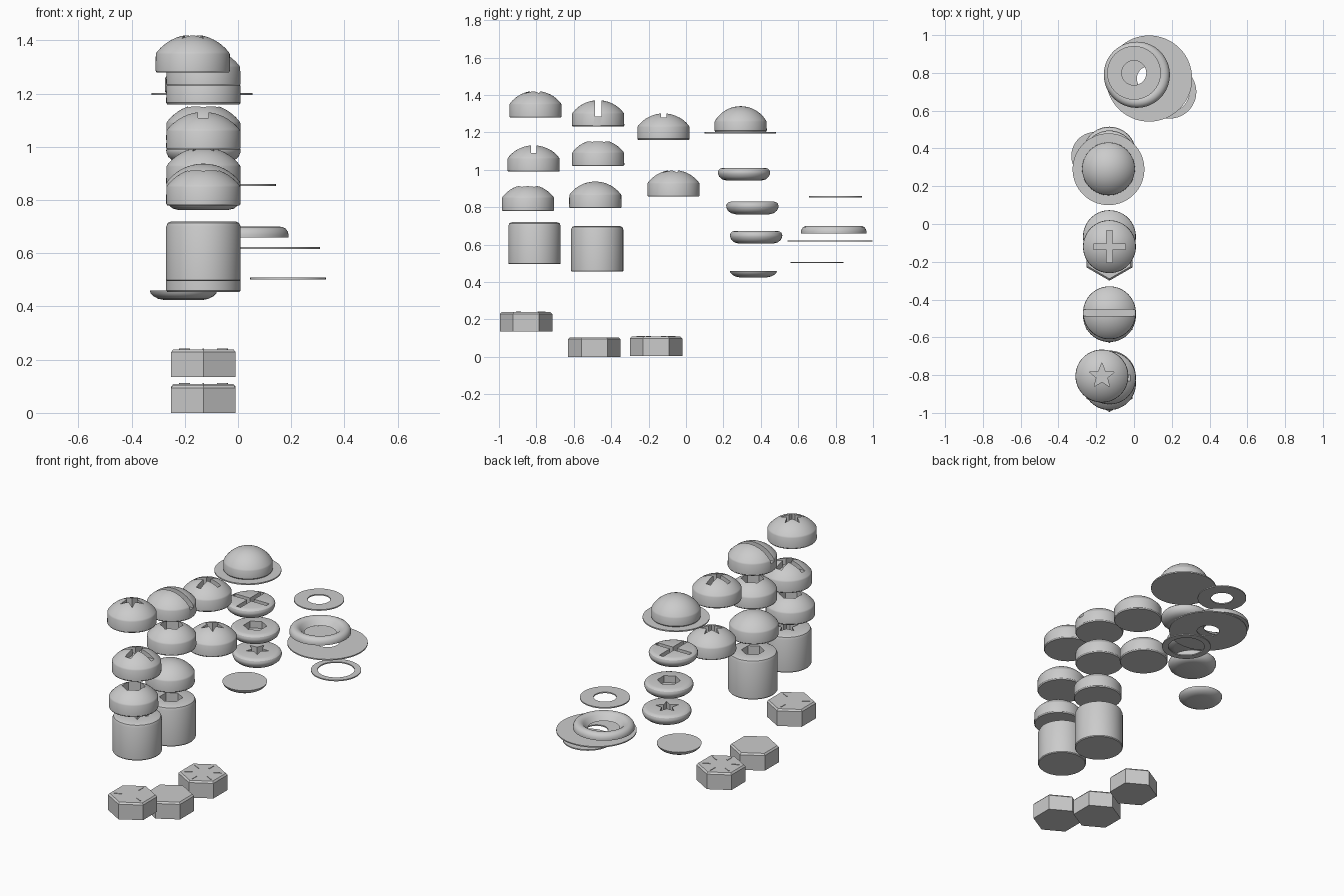
import bpy, bmesh
from math import sin, cos, pi, sqrt

if "Cube" in bpy.data.objects:
    bpy.data.objects.remove(bpy.data.objects["Cube"])

R = 0.14  # common head radius


def make(name, bm, loc):
    bmesh.ops.recalc_face_normals(bm, faces=bm.faces)
    me = bpy.data.meshes.new(name)
    bm.to_mesh(me)
    bm.free()
    ob = bpy.data.objects.new(name, me)
    ob.location = loc
    bpy.context.collection.objects.link(ob)
    return ob


def smooth(ob):
    bpy.ops.object.select_all(action='DESELECT')
    ob.select_set(True)
    bpy.context.view_layer.objects.active = ob
    bpy.ops.object.shade_smooth_by_angle(angle=0.5)


def lathe(name, prof, loc, closed=False, n=64):
    """Revolve an (r, z) profile; r = 0 gives a pole, closed gives a ring."""
    bm = bmesh.new()
    rings = []
    for r, z in prof:
        if r == 0:
            rings.append([bm.verts.new((0, 0, z))] * n)
        else:
            rings.append([bm.verts.new((r * cos(2 * pi * i / n), r * sin(2 * pi * i / n), z))
                          for i in range(n)])
    pairs = list(zip(rings, rings[1:])) + ([(rings[-1], rings[0])] if closed else [])
    for a, b in pairs:
        for i in range(n):
            j = (i + 1) % n
            bm.faces.new(list(dict.fromkeys([a[i], a[j], b[j], b[i]])))
    return make(name, bm, loc)


def prism(name, pts, z0, z1, loc):
    bm = bmesh.new()
    f = bm.faces.new([bm.verts.new((x, y, z0)) for x, y in pts])
    g = bmesh.ops.extrude_face_region(bm, geom=[f])
    for v in g['geom']:
        if isinstance(v, bmesh.types.BMVert):
            v.co.z = z1
    return make(name, bm, loc)


def poly(n, r, start=pi / 2, inner=None):
    m = n * (2 if inner else 1)
    return [((inner if inner and i % 2 else r) * cos(start + 2 * pi * i / m),
             (inner if inner and i % 2 else r) * sin(start + 2 * pi * i / m)) for i in range(m)]


def rect(hx, hy):
    return [(-hx, -hy), (hx, -hy), (hx, hy), (-hx, hy)]


# Recess outlines for the drives
DRIVES = {
    'star': [poly(5, 0.07, inner=0.03)],
    'hex': [poly(6, 0.066)],
    'slot': [rect(0.2, 0.017)],
    'cross': [rect(0.085, 0.015), rect(0.015, 0.085)],
    'combo': [rect(0.2, 0.015), rect(0.02, 0.085)],
    'wide_cross': [rect(0.118, 0.014), rect(0.014, 0.118)],
    None: [],
}


def drive(ob, kind, floor):
    for pts in DRIVES[kind]:
        cut = prism('cutter', pts, floor, 0.6, ob.location)
        cut.hide_render = True
        bpy.context.view_layer.update()
        m = ob.modifiers.new('recess', 'BOOLEAN')
        m.operation, m.solver, m.object = 'DIFFERENCE', 'EXACT', cut
        bpy.context.view_layer.objects.active = ob
        bpy.ops.object.modifier_apply(modifier=m.name)
        bpy.data.objects.remove(cut)
    smooth(ob)


def dome_profile(wall, top, steps=10):
    h = top - wall
    rs = R - 0.004
    s = (rs * rs + h * h) / (2 * h)
    arc = [(rs * cos(pi / 2 * i / steps), 0) for i in range(steps)]
    arc = [(r, top - s + sqrt(s * s - r * r)) for r, _ in arc]
    return [(0, 0), (R - 0.004, 0), (R, 0.006), (R - 0.001, wall - 0.006)] + arc + [(0, top)]


# Domed screw heads: name, x, y, z, drive, recess floor
for name, x, y, z, kind, floor in [
    ('star_head', -0.17, -0.805, 1.28, 'star', 0.08),
    ('combo_head', -0.13, -0.815, 0.99, 'combo', 0.10),
    ('hex_socket_head', -0.13, -0.845, 0.78, 'hex', 0.07),
    ('slotted_head', -0.13, -0.47, 1.23, 'slot', 0.056),
    ('star_socket_head', -0.13, -0.47, 1.02, 'hex', 0.07),
    ('plain_head', -0.13, -0.485, 0.795, None, 0),
    ('cross_head', -0.13, -0.12, 1.16, 'cross', 0.07),
    ('small_star_head', -0.13, -0.067, 0.857, 'star', 0.07),
]:
    drive(lathe(name, dome_profile(0.075, 0.142), (x, y, z)), kind, floor)

# Tall cylindrical socket heads
for name, y, z, h, kind in [('star_cap_head', -0.81, 0.495, 0.225, 'star'),
                            ('hex_cap_head', -0.475, 0.455, 0.245, 'hex')]:
    prof = [(0, 0), (R - 0.004, 0), (R, 0.005), (R, h - 0.02), (R - 0.006, h - 0.006),
            (R - 0.02, h), (0, h)]
    drive(lathe(name, prof, (-0.13, y, z)), kind, h - 0.12)

# Hexagonal bolt heads with raised radial grade marks
for name, y, z, marks in [('hex_bolt_marked_three', -0.855, 0.135, 3),
                          ('hex_bolt_plain', -0.49, 0, 0),
                          ('hex_bolt_marked_six', -0.16, 0.005, 6)]:
    bm = bmesh.new()
    rings = [[bm.verts.new((px, py, h)) for px, py in poly(6, r)]
             for r, h in ((0.14, 0), (0.14, 0.094), (0.13, 0.104))]
    bm.faces.new(rings[0])
    bm.faces.new(rings[2])
    for a, b in zip(rings, rings[1:]):
        for i in range(6):
            bm.faces.new((a[i], a[(i + 1) % 6], b[(i + 1) % 6], b[i]))
    for k in range(marks):
        t = pi / 2 + 2 * pi * k / marks
        q = [(px * cos(t) - py * sin(t), px * sin(t) + py * cos(t))
             for px, py in ((0.06, -0.003), (0.105, -0.003), (0.105, 0.003), (0.06, 0.003))]
        lo, hi = ([bm.verts.new((px, py, h)) for px, py in q] for h in (0.1, 0.107))
        bm.faces.new(lo)
        bm.faces.new(hi)
        for i in range(4):
            j = (i + 1) % 4
            bm.faces.new((lo[i], lo[j], hi[j], hi[i]))
    make(name, bm, (-0.13, y, z))

# Flanged dome head: tall dome on a thin disc
smooth(lathe('flange_dome', dome_profile(0.06, 0.137), (-0.135, 0.292, 1.203)))
smooth(lathe('flange_disc', [(0, 0), (0.19, 0), (0.19, 0.008), (0, 0.008)], (-0.135, 0.29, 1.195)))

# Flat-topped heads with rounded undersides
flat = [(0, 0), (0.09, 0), (0.115, 0.006), (0.132, 0.02), (0.139, 0.036), (0.14, 0.046),
        (0.136, 0.057), (0.128, 0.064), (0.115, 0.068), (0, 0.068)]
for name, y, z, kind in [('flat_cross_head', 0.31, 0.942, 'wide_cross'),
                         ('flat_hex_head', 0.355, 0.762, 'hex'),
                         ('flat_star_head', 0.375, 0.605, 'star')]:
    drive(lathe(name, flat, (-0.13, y, z)), kind, 0.025)

# Small blank countersunk head
smooth(lathe('blank_flat_head', [(0, 0), (0.075, 0), (0.095, 0.004), (0.112, 0.013), (0.123, 0.024),
                                 (0.127, 0.035), (0, 0.035)], (-0.205, 0.36, 0.425)))

# Thin flat washers: name, x, y, z, outer, inner
for name, x, y, z, ro, ri in [('washer', 0, 0.80, 0.853, 0.142, 0.065),
                              ('fender_washer', 0.08, 0.77, 0.616, 0.228, 0.065),
                              ('thin_ring_washer', 0.188, 0.70, 0.501, 0.142, 0.105)]:
    smooth(lathe(name, [(ri, 0), (ro, 0), (ro, 0.007), (ri, 0.007)], (x, y, z), closed=True))

# Rounded finishing washer
smooth(lathe('finishing_washer', [(0.09, 0), (0.175, 0), (0.175, 0.01), (0.172, 0.022), (0.164, 0.033),
                                  (0.152, 0.039), (0.14, 0.04), (0.128, 0.037), (0.115, 0.027),
                                  (0.1, 0.01)], (0.015, 0.79, 0.66), closed=True))
